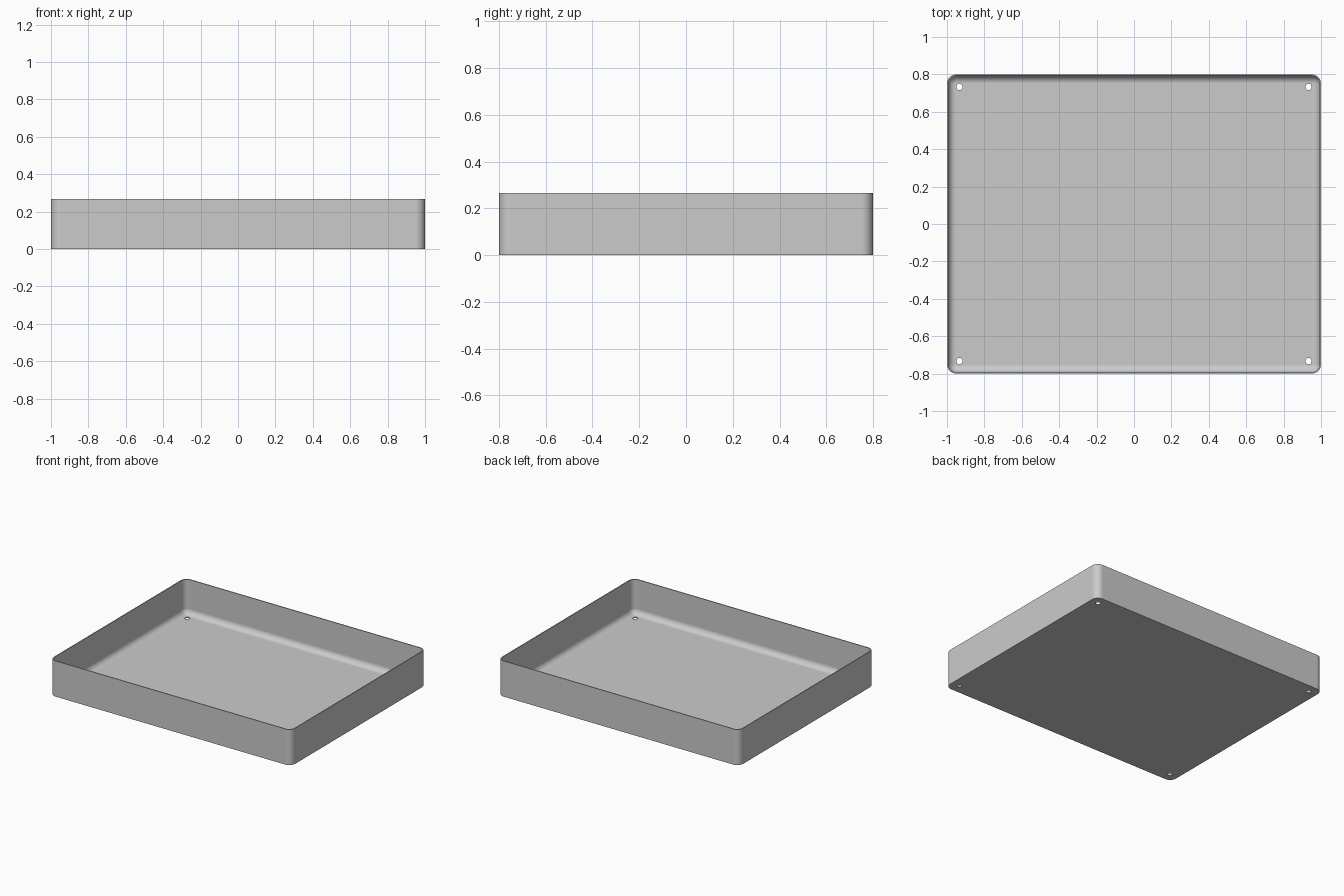
import bpy
import bmesh
from math import sin, cos, pi
from mathutils import Matrix

cube = bpy.data.objects.get("Cube")
if cube:
    bpy.data.objects.remove(cube, do_unlink=True)

HALF_X, HALF_Y, HEIGHT = 1.0, 0.8, 0.267
WALL = 0.007          # sheet thickness
CORNER = 0.05         # outer radius of upright corners
FILLET = 0.042        # radius between walls and floor
HOLE_INSET, HOLE_RADIUS = 0.067, 0.017
STEPS = 10


def new_object(name, bm):
    mesh = bpy.data.meshes.new(name)
    bm.to_mesh(mesh)
    bm.free()
    obj = bpy.data.objects.new(name, mesh)
    bpy.context.collection.objects.link(obj)
    return obj


def rounded_ring(bm, inset, z):
    """Rounded rectangle of vertices, moved inwards by inset."""
    radius = max(CORNER - inset, 0.001)
    cx, cy = HALF_X - inset - radius, HALF_Y - inset - radius
    ring = []
    for quarter, (sx, sy) in enumerate([(1, 1), (-1, 1), (-1, -1), (1, -1)]):
        for i in range(STEPS + 1):
            a = (quarter + i / STEPS) * pi / 2
            ring.append(bm.verts.new((sx * cx + radius * cos(a),
                                      sy * cy + radius * sin(a), z)))
    return ring


# Tray shell: outer wall, rim, inner wall, then the curve down to the floor
profile = [(0, 0), (0, HEIGHT), (WALL, HEIGHT)]
for i in range(STEPS + 1):
    a = i / STEPS * pi / 2
    profile.append((WALL + FILLET * (1 - cos(a)),
                    WALL + FILLET * (1 - sin(a))))

bm = bmesh.new()
rings = [rounded_ring(bm, inset, z) for inset, z in profile]
for low, high in zip(rings, rings[1:]):
    n = len(low)
    for i in range(n):
        j = (i + 1) % n
        bm.faces.new((low[i], low[j], high[j], high[i]))
bm.faces.new(list(reversed(rings[0])))
bm.faces.new(rings[-1])
bmesh.ops.recalc_face_normals(bm, faces=bm.faces)
tray = new_object("tray", bm)

# Four screw holes through the floor
bm = bmesh.new()
for sx in (-1, 1):
    for sy in (-1, 1):
        place = Matrix.Translation((sx * (HALF_X - HOLE_INSET),
                                    sy * (HALF_Y - HOLE_INSET), 0))
        bmesh.ops.create_cone(bm, cap_ends=True, segments=32,
                              radius1=HOLE_RADIUS, radius2=HOLE_RADIUS,
                              depth=0.08, matrix=place)
cutter = new_object("hole_cutter", bm)
cutter.hide_render = True

bpy.ops.object.select_all(action='DESELECT')
bpy.context.view_layer.objects.active = tray
tray.select_set(True)
holes = tray.modifiers.new("holes", 'BOOLEAN')
holes.operation = 'DIFFERENCE'
holes.solver = 'EXACT'
holes.object = cutter
bpy.ops.object.modifier_apply(modifier=holes.name)
bpy.data.objects.remove(cutter, do_unlink=True)

# Smooth curves, with flat floor and walls
bpy.ops.object.shade_smooth_by_angle(angle=pi / 6)
normals = tray.modifiers.new("flat_panels", 'WEIGHTED_NORMAL')
normals.keep_sharp = True

# Plain grey
grey = bpy.data.materials.new("grey")
grey.use_nodes = True
colour = (0.6, 0.6, 0.6, 1)
grey.diffuse_color = colour
grey.node_tree.nodes["Principled BSDF"].inputs["Base Color"].default_value = colour
tray.data.materials.clear()
tray.data.materials.append(grey)
